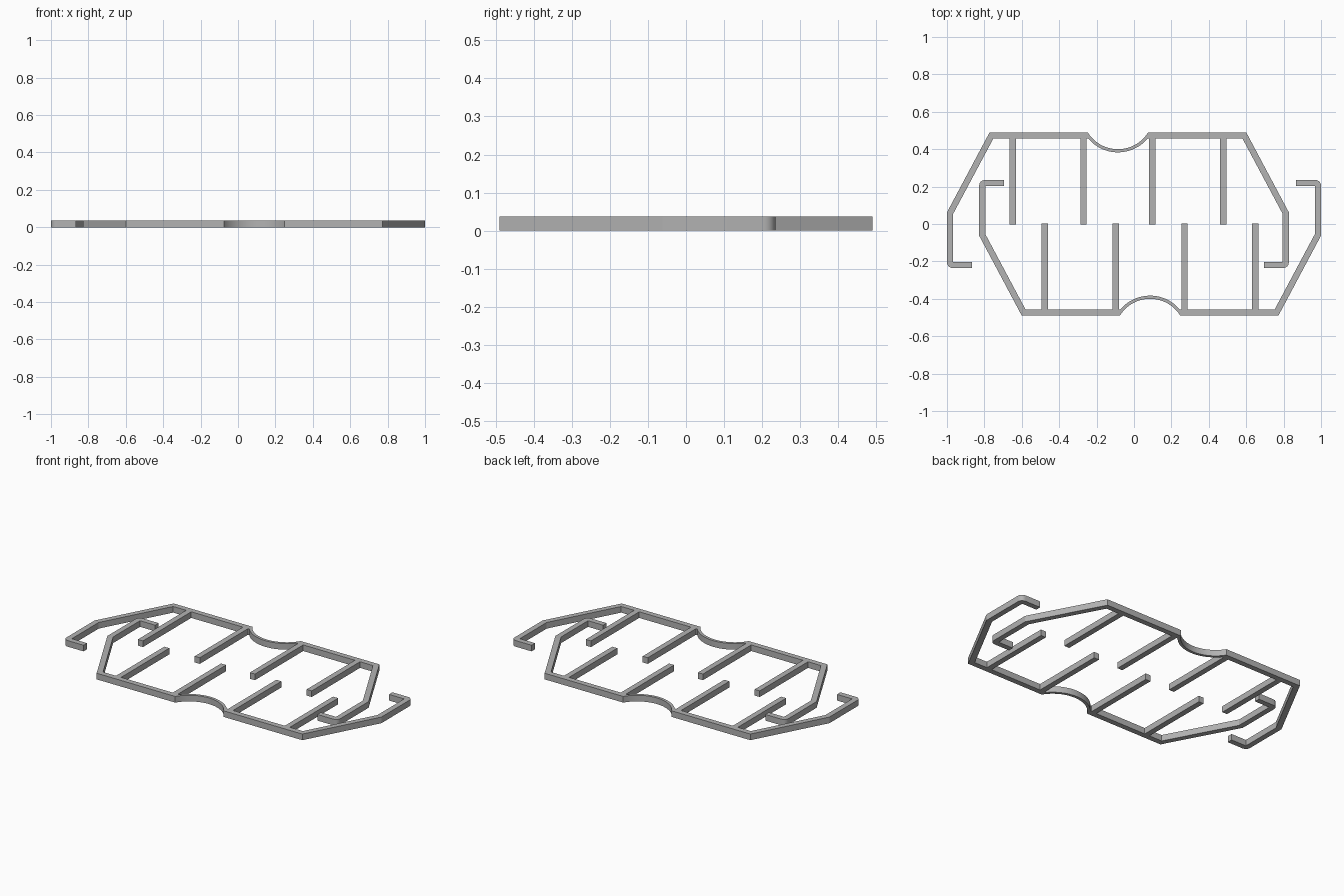
import bpy, bmesh
from math import sin, cos, pi, asin
from mathutils import Matrix, Vector

HEIGHT = 0.037
BAR = 0.033        # bar width
TOP = 0.49         # outer edge of the long bar
SHIFT = -0.086     # sideways offset of each half

if "Cube" in bpy.data.objects:
    bpy.data.objects.remove(bpy.data.objects["Cube"])

grey = bpy.data.materials.new("matte grey")
grey.use_nodes = True
colour = (0.45, 0.45, 0.45, 1)
grey.diffuse_color = colour
grey.node_tree.nodes["Principled BSDF"].inputs["Base Color"].default_value = colour


def arc(cx, cy, r, a0, a1, n):
    return [(cx + r * cos(a0 + (a1 - a0) * i / n), cy + r * sin(a0 + (a1 - a0) * i / n))
            for i in range(n + 1)]


def extrude_outline(name, points, turn):
    """Extrude a flat outline, then shift it and turn it about the centre."""
    bm = bmesh.new()
    face = bm.faces.new([bm.verts.new((x, y, 0)) for x, y in points])
    ext = bmesh.ops.extrude_face_region(bm, geom=[face])
    bmesh.ops.translate(bm, vec=Vector((0, 0, HEIGHT)),
                        verts=[g for g in ext["geom"] if isinstance(g, bmesh.types.BMVert)])
    bmesh.ops.recalc_face_normals(bm, faces=bm.faces[:])
    bm.transform(Matrix.Rotation(turn, 4, "Z") @ Matrix.Translation((SHIFT, 0, 0)))
    mesh = bpy.data.meshes.new(name)
    bm.to_mesh(mesh)
    bm.free()
    mesh.materials.append(grey)
    obj = bpy.data.objects.new(name, mesh)
    bpy.context.collection.objects.link(obj)
    bpy.ops.object.select_all(action="DESELECT")
    obj.select_set(True)
    bpy.context.view_layer.objects.active = obj
    bpy.ops.object.shade_smooth_by_angle(angle=pi / 7)
    return obj


# Frame outline: one side from the middle notch, round the hook and back
notch_y, r_out, r_in = 0.59, 0.19, 0.207
end_out = -asin((notch_y - TOP) / r_out)
end_in = -asin((notch_y - TOP + BAR) / r_in)
side = arc(0, notch_y, r_out, -pi / 2, end_out, 14)
side += [(0.686, TOP), (0.914, 0.062)]
side += arc(0.884, -0.205, 0.03, 0, -pi / 2, 6)
side += [(0.78, -0.235), (0.78, -0.235 + BAR), (0.914 - BAR, -0.235 + BAR),
         (0.914 - BAR, 0.054), (0.666, TOP - BAR)]
side += arc(0, notch_y, r_in, end_in, -pi / 2, 14)
outline = side + [(-x, y) for x, y in reversed(side[1:-1])]

# Two equal halves, the second turned half round
for half, turn in (("back", 0), ("front", pi)):
    extrude_outline(half + "_frame", outline, turn)
    # Ribs reaching from the long bar to the middle
    for i, x in enumerate((-0.563, -0.184, 0.184, 0.563)):
        w = 0.017
        y0, y1 = -0.003, TOP - BAR
        extrude_outline(f"{half}_rib_{i + 1}",
                        [(x - w, y0), (x + w, y0), (x + w, y1), (x - w, y1)], turn)
